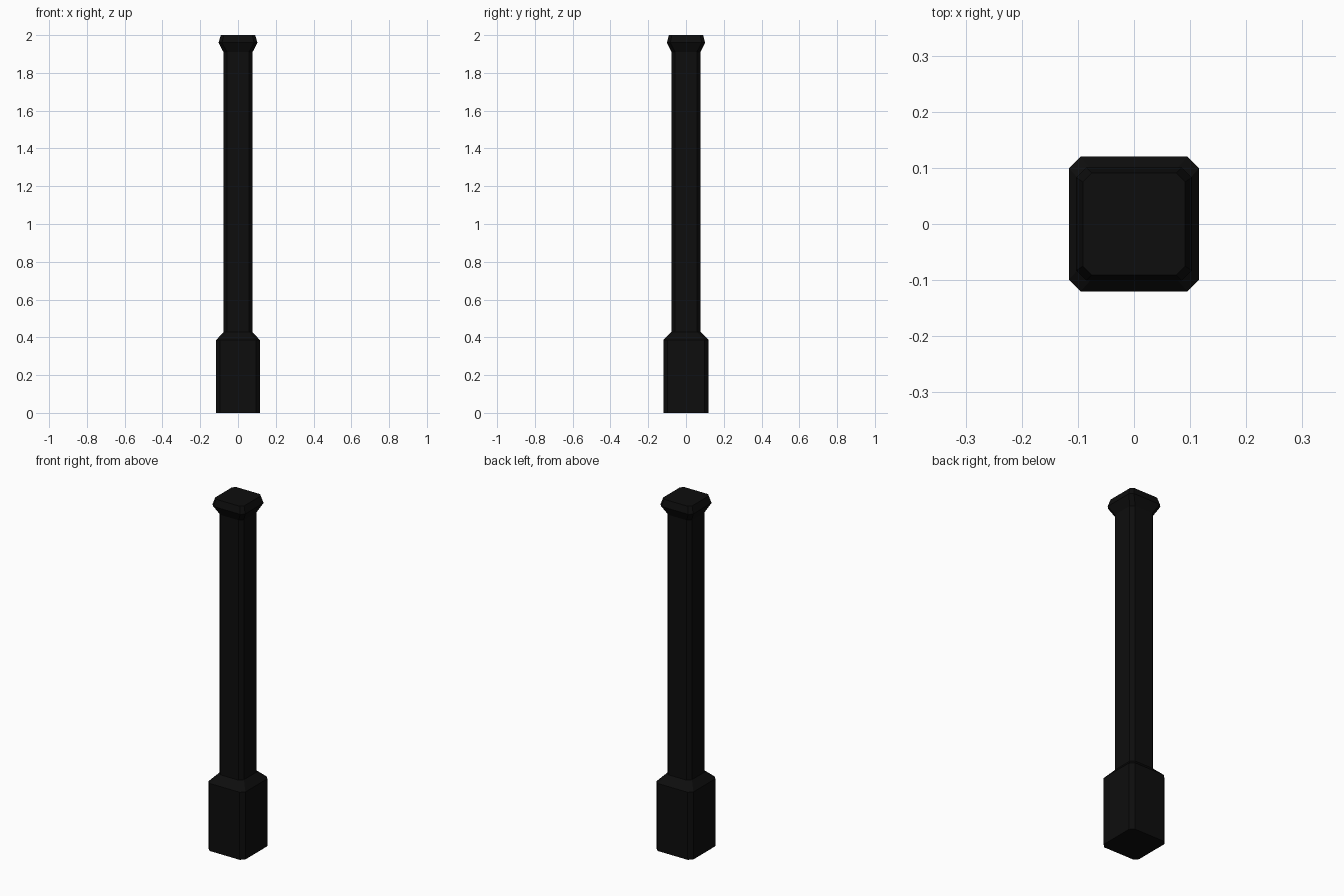
import bpy, bmesh

if "Cube" in bpy.data.objects:
    bpy.data.objects.remove(bpy.data.objects["Cube"])

black = bpy.data.materials.new("black_paint")
black.diffuse_color = (0.004, 0.004, 0.004, 1)
black.use_nodes = True
black.node_tree.nodes["Principled BSDF"].inputs["Base Color"].default_value = black.diffuse_color


def chamfered_square(hx, hy, c):
    """Outline of a rectangle with cut corners, counter-clockwise."""
    return [(hx, -hy + c), (hx, hy - c), (hx - c, hy), (-hx + c, hy),
            (-hx, hy - c), (-hx, -hy + c), (-hx + c, -hy), (hx - c, -hy)]


def loft(name, sections):
    """Skin a stack of (z, half width, half depth, corner cut) sections."""
    bm = bmesh.new()
    rings = [[bm.verts.new((x, y, z)) for x, y in chamfered_square(hx, hy, c)]
             for z, hx, hy, c in sections]
    for low, high in zip(rings, rings[1:]):
        for i in range(8):
            j = (i + 1) % 8
            bm.faces.new((low[i], low[j], high[j], high[i]))
    bm.faces.new(rings[0][::-1])
    bm.faces.new(rings[-1])
    mesh = bpy.data.meshes.new(name)
    bm.to_mesh(mesh)
    bm.free()
    mesh.materials.append(black)
    obj = bpy.data.objects.new(name, mesh)
    bpy.context.collection.objects.link(obj)
    return obj


# One continuous post: wide foot, slim shaft, flared cap
loft("bollard_post", [
    (0.0, 0.116, 0.12, 0.021),
    (0.385, 0.116, 0.12, 0.021),
    (0.428, 0.077, 0.077, 0.02),
    (1.91, 0.077, 0.077, 0.02),
    (1.96, 0.103, 0.101, 0.018),
    (2.0, 0.091, 0.091, 0.016),
])
